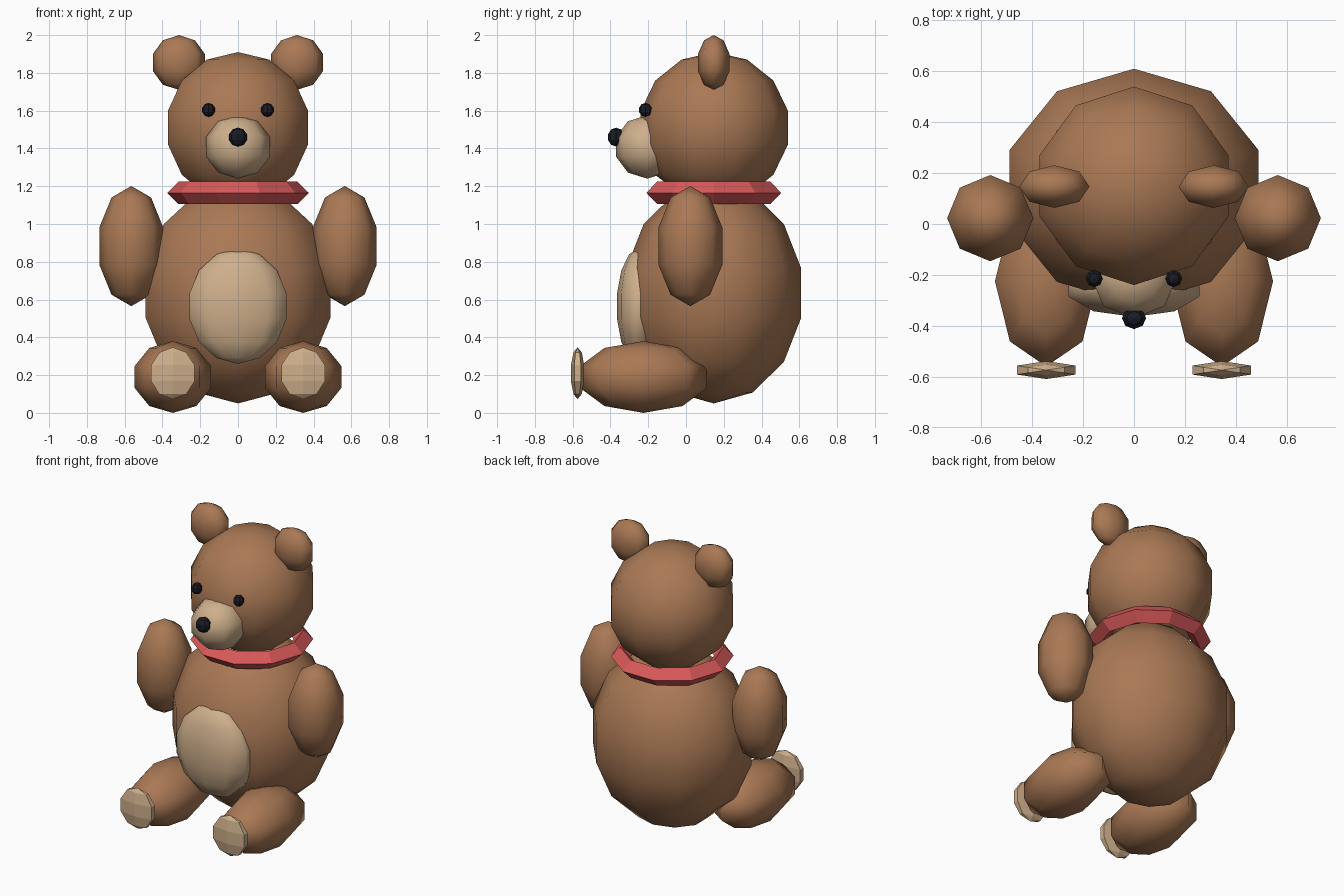
import bpy

default = bpy.data.objects.get("Cube")
if default:
    bpy.data.objects.remove(default, do_unlink=True)


def make_material(name, rgb):
    mat = bpy.data.materials.new(name)
    mat.use_nodes = True
    colour = (*rgb, 1.0)
    mat.diffuse_color = colour
    mat.node_tree.nodes["Principled BSDF"].inputs["Base Color"].default_value = colour
    return mat


FUR = make_material("brown_fur", (0.40, 0.19, 0.09))
TAN = make_material("tan_patch", (0.62, 0.43, 0.26))
RED = make_material("red_collar", (0.70, 0.10, 0.10))
BLACK = make_material("black_bead", (0.010, 0.011, 0.018))


def finish(name, mat, smooth):
    obj = bpy.context.object
    obj.name = name
    obj.data.name = name
    obj.data.materials.append(mat)
    if smooth:
        bpy.ops.object.shade_smooth()
    else:
        bpy.ops.object.shade_flat()
    return obj


def ball(name, centre, radii, mat, segments=8, rings=5, smooth=True):
    """Low-poly ellipsoid with its poles up and down."""
    bpy.ops.mesh.primitive_uv_sphere_add(segments=segments, ring_count=rings, radius=1)
    obj = finish(name, mat, smooth)
    for v in obj.data.vertices:
        v.co = [c + r * p for c, r, p in zip(centre, radii, v.co)]
    return obj


def pair(name, centre, *args, **kwargs):
    """The same part on both sides of the body."""
    x, y, z = centre
    for side, sign in (("left", 1), ("right", -1)):
        ball(f"{side}_{name}", (sign * x, y, z), *args, **kwargs)


# Torso and head
ball("body", (0, 0.147, 0.635), (0.528, 0.475, 0.585), FUR, 10, 7)
ball("belly_patch", (0, -0.25, 0.565), (0.277, 0.118, 0.305), TAN, 10, 7)
ball("head", (0, 0.15, 1.51), (0.4, 0.4, 0.4), FUR, 10, 7)

# Face
ball("muzzle", (0, -0.205, 1.408), (0.179, 0.174, 0.168), TAN)
ball("nose", (0, -0.37, 1.46), (0.05, 0.045, 0.05), BLACK, smooth=False)
pair("eye", (0.156, -0.215, 1.604), (0.035, 0.035, 0.037), BLACK, smooth=False)
pair("ear", (0.313, 0.147, 1.855), (0.145, 0.088, 0.145), FUR)

# Limbs
pair("arm", (0.565, 0.023, 0.883), (0.178, 0.178, 0.318), FUR)
pair("leg", (0.345, -0.225, 0.19), (0.212, 0.352, 0.19), FUR)
pair("foot_pad", (0.345, -0.574, 0.21), (0.14, 0.037, 0.137), TAN, 6, smooth=False)

# Collar with a diamond cross-section
bpy.ops.mesh.primitive_torus_add(
    major_segments=10, minor_segments=4, major_radius=0.315, minor_radius=0.06,
    location=(0, 0.147, 1.165))
finish("collar", RED, False)
